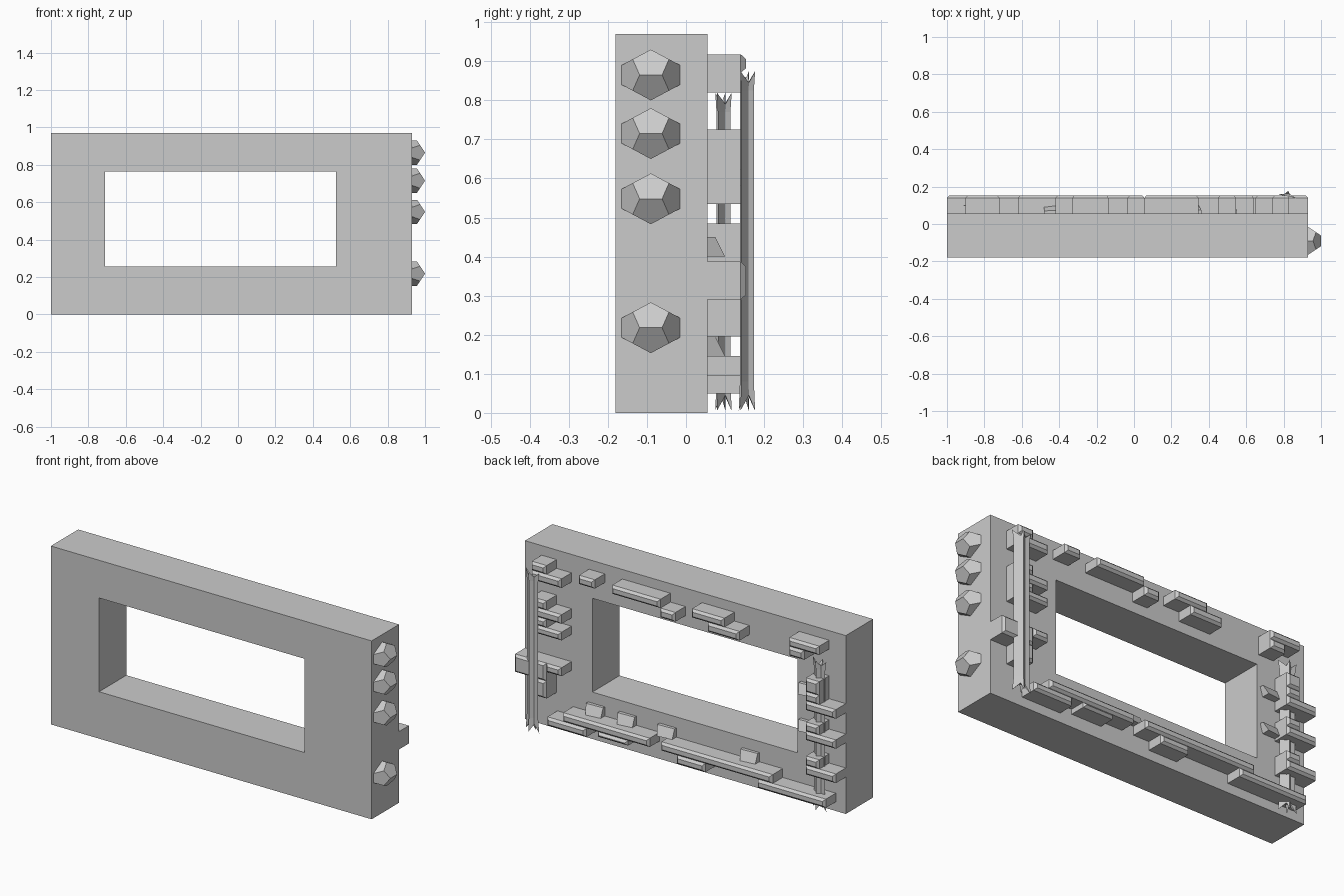
import bpy, bmesh, math
from mathutils import Vector

if "Cube" in bpy.data.objects:
    bpy.data.objects.remove(bpy.data.objects["Cube"])

def new_object(name, bm):
    bmesh.ops.recalc_face_normals(bm, faces=bm.faces)
    me = bpy.data.meshes.new(name)
    bm.to_mesh(me)
    bm.free()
    ob = bpy.data.objects.new(name, me)
    bpy.context.collection.objects.link(ob)
    return ob

def prism(bm, rings):
    """Loft closed rings of equal length and cap both ends."""
    vs = [[bm.verts.new(p) for p in r] for r in rings]
    n = len(vs[0])
    for a, b in zip(vs, vs[1:]):
        for i in range(n):
            j = (i + 1) % n
            bm.faces.new((a[i], a[j], b[j], b[i]))
    bm.faces.new(vs[0])
    bm.faces.new(vs[-1])

def rect(x0, x1, z0, z1, y, inset=0.0):
    i = inset
    return [(x0 + i, y, z0 + i), (x1 - i, y, z0 + i), (x1 - i, y, z1 - i), (x0 + i, y, z1 - i)]

BACK = 0.055

# Wall slab with a rectangular window opening
bm = bmesh.new()
outer, hole = (-1, 0.93, 0, 0.97), (-0.71, 0.525, 0.255, 0.765)
loops = [[bm.verts.new(p) for p in rect(*r, y)]
         for r, y in ((outer, -0.18), (hole, -0.18), (hole, BACK), (outer, BACK))]
for k in range(4):
    a, b = loops[k], loops[(k + 1) % 4]
    for i in range(4):
        j = (i + 1) % 4
        bm.faces.new((a[i], a[j], b[j], b[i]))
new_object("wall_frame", bm)

# Half-buried dodecahedral studs on the right end
phi = (1 + math.sqrt(5)) / 2
pts = [(x, y, z) for x in (-1, 1) for y in (-1, 1) for z in (-1, 1)]
for a in (-1, 1):
    for b in (-1, 1):
        pts += [(a * phi, b / phi, 0), (a / phi, 0, b * phi), (0, a * phi, b / phi)]
for n, z in enumerate((0.865, 0.715, 0.548, 0.218)):
    bm = bmesh.new()
    for p in pts:
        bm.verts.new((0.93 + p[0] * 0.0433, -0.09 + p[1] * 0.0465, z + p[2] * 0.0402))
    bmesh.ops.convex_hull(bm, input=bm.verts)
    bmesh.ops.dissolve_limit(bm, angle_limit=0.09, verts=bm.verts, edges=bm.edges)
    bmesh.ops.bisect_plane(bm, geom=bm.verts[:] + bm.edges[:] + bm.faces[:],
                           plane_co=(0.93, 0, 0), plane_no=(1, 0, 0), clear_inner=True)
    new_object(f"end_stud_{n}", bm)

# Bricks on the back: x0, x1, z0, z1 with a chamfered outer face
groups = {
    "top_brick": [(0.45, 0.545, 0.87, 0.918), (0.055, 0.345, 0.87, 0.918),
                  (-0.035, 0.055, 0.82, 0.87), (-0.33, -0.135, 0.87, 0.918),
                  (-0.42, -0.23, 0.82, 0.87)],
    "right_brick": [(0.74, 0.83, 0.87, 0.918), (0.65, 0.83, 0.82, 0.87),
                    (0.74, 0.83, 0.675, 0.725), (0.65, 0.83, 0.625, 0.675),
                    (0.74, 0.83, 0.58, 0.625), (0.65, 0.83, 0.535, 0.58),
                    (0.74, 0.93, 0.29, 0.387), (0.65, 0.74, 0.34, 0.387),
                    (0.74, 0.83, 0.195, 0.29)],
    "left_brick": [(-0.9, -0.72, 0.87, 0.918), (-0.81, -0.72, 0.82, 0.87),
                   (-0.9, -0.82, 0.65, 0.725), (-1, -0.82, 0.55, 0.6), (-0.9, -0.82, 0.6, 0.65),
                   (-1, -0.82, 0.387, 0.435), (-0.9, -0.82, 0.435, 0.485),
                   (-1, -0.82, 0.2, 0.25), (-0.9, -0.82, 0.25, 0.3)],
    "bottom_brick": [(0.5, 0.735, 0.05, 0.097), (0.12, 0.64, 0.097, 0.145),
                     (0.25, 0.43, 0.07, 0.097), (-0.62, 0.05, 0.097, 0.145),
                     (-0.215, -0.045, 0.05, 0.097), (-0.94, -0.53, 0.05, 0.097)],
}
for name, bricks in groups.items():
    for n, b in enumerate(bricks):
        bm = bmesh.new()
        prism(bm, [rect(*b, BACK), rect(*b, 0.14), rect(*b, 0.153, 0.012)])
        new_object(f"{name}_{n}", bm)

# Slanted rubble wedges against the wall
for n, (x, z) in enumerate(((0.5, 0.145), (0.31, 0.145), (0.07, 0.145), (-0.43, 0.145),
                            (-0.78, 0.6), (-0.78, 0.4))):
    bm = bmesh.new()
    prism(bm, [[(x - 0.05, BACK, z), (x - 0.05, 0.09, z), (x - 0.05, 0.07, z + 0.05), (x - 0.05, BACK, z + 0.05)],
               [(x + 0.035, BACK, z), (x + 0.035, 0.1, z), (x + 0.05, 0.075, z + 0.05), (x + 0.05, BACK, z + 0.05)]])
    new_object(f"rubble_{n}", bm)

# Splayed reed posts with a thin star-shaped section
section = [(-0.05, 0.006), (-0.018, 0.004), (0.005, 0.022), (0.012, 0.006), (0.046, -0.016),
           (0.008, -0.008), (-0.012, -0.02), (-0.015, -0.006)]
for name, cx, cy, top in (("right_post", 0.82, 0.155, 0.875), ("left_post", -0.865, 0.095, 0.82)):
    bm = bmesh.new()
    rings = []
    for z, s, jag in ((0.005, 1.0, 0.04), (0.08, 0.85, 0), (top - 0.05, 0.85, 0), (top, 1.0, -0.03)):
        rings.append([(cx + x * s, cy + y * s, z + (jag if i % 2 else 0))
                      for i, (x, y) in enumerate(section)])
    prism(bm, rings)
    bmesh.ops.triangulate(bm, faces=[f for f in bm.faces if len(f.verts) > 4])
    new_object(name, bm)
